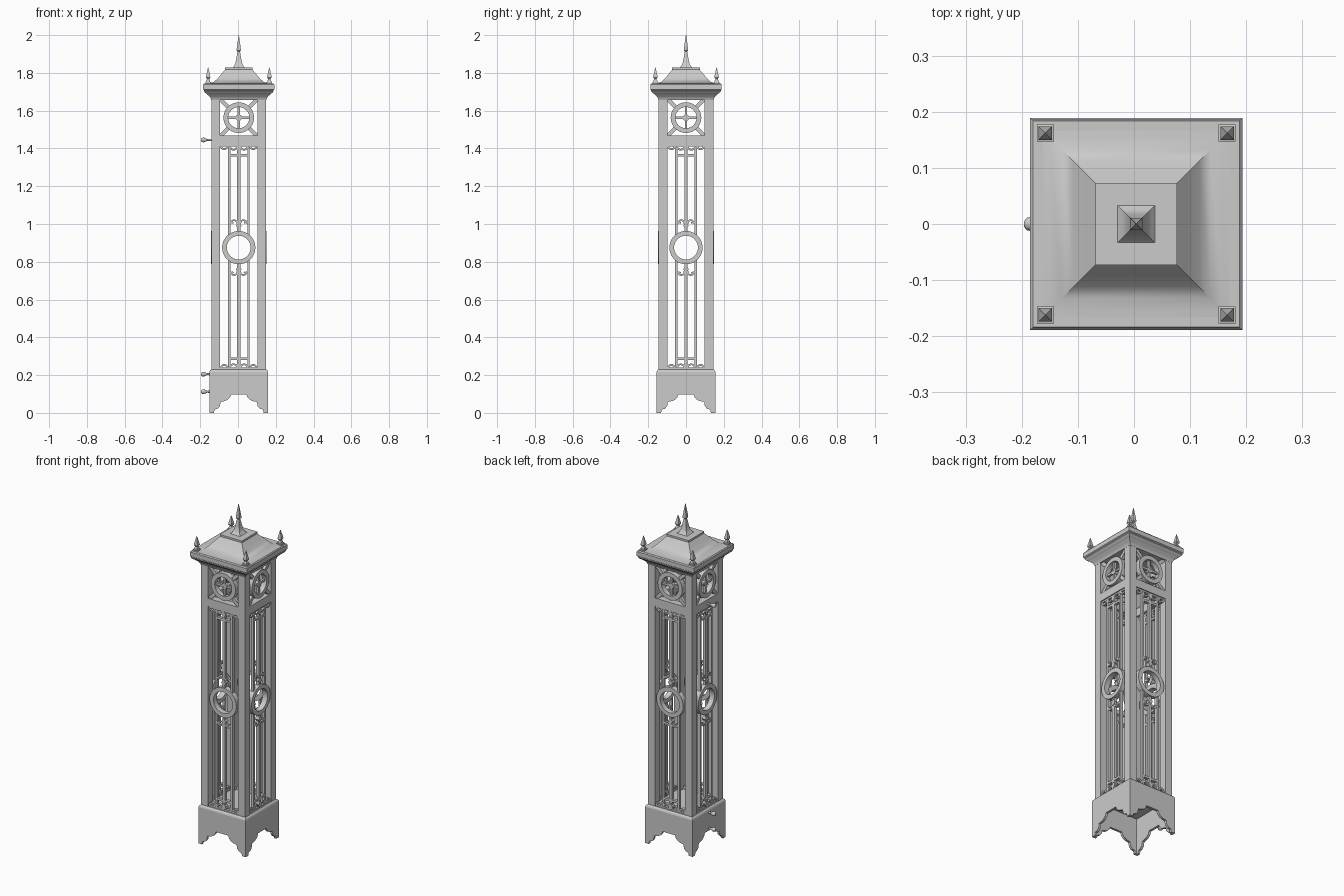
import bpy, bmesh
from math import sin, cos, pi, radians
from mathutils import Vector

cube = bpy.data.objects.get("Cube")
if cube:
    bpy.data.objects.remove(cube, do_unlink=True)

CX = 0.004       # body axis, offset because knobs stick out on one side
POST = 0.145     # outer half width of the tower shaft
INNER = 0.099    # half width of the openings
BASE = 0.156     # half width of the plinth

stone = bpy.data.materials.new("light grey")
stone.use_nodes = True
GREY = (0.6, 0.6, 0.6, 1)
stone.diffuse_color = GREY
stone.node_tree.nodes["Principled BSDF"].inputs["Base Color"].default_value = GREY


def finish(name, bm, smooth=None, loc=(CX, 0, 0), sides=1):
    """Make an object, repeated around the tower axis when sides is 4."""
    bmesh.ops.recalc_face_normals(bm, faces=bm.faces)
    mesh = bpy.data.meshes.new(name)
    bm.to_mesh(mesh)
    bm.free()
    mesh.materials.append(stone)
    for i in range(sides):
        label = name if sides == 1 else ("front_", "left_", "back_", "right_")[i] + name
        ob = bpy.data.objects.new(label, mesh)
        ob.location = loc
        ob.rotation_euler.z = i * pi / 2
        bpy.context.collection.objects.link(ob)
    if smooth:
        bpy.ops.object.select_all(action='DESELECT')
        ob.select_set(True)
        bpy.context.view_layer.objects.active = ob
        bpy.ops.object.shade_smooth_by_angle(angle=radians(smooth))


def ribbon(bm, pts, width, y0, y1, closed=False):
    """Flat band of rectangular section following a path in the xz plane."""
    pts = [Vector(p) for p in pts]
    n = len(pts)
    rows = []
    for i, p in enumerate(pts):
        a = pts[i - 1] if closed or i else p
        b = pts[(i + 1) % n] if closed or i < n - 1 else p
        t = (b - a).normalized()
        side = Vector((-t.y, t.x)) * width / 2
        rows.append([bm.verts.new((q.x, y, q.y)) for q, y in
                     ((p + side, y0), (p - side, y0), (p - side, y1), (p + side, y1))])
    for i in range(n if closed else n - 1):
        r, s = rows[i], rows[(i + 1) % n]
        for k in range(4):
            bm.faces.new((r[k], r[(k + 1) % 4], s[(k + 1) % 4], s[k]))
    if not closed:
        bm.faces.new(rows[0])
        bm.faces.new(rows[-1])


def arc(x, z, r, a0, a1, n=10):
    return [(x + r * cos(radians(a0 + (a1 - a0) * i / n)),
             z + r * sin(radians(a0 + (a1 - a0) * i / n))) for i in range(n + 1)]


def ring(bm, z, r_out, r_in, y0, y1):
    ribbon(bm, arc(0, z, (r_out + r_in) / 2, 0, 360, 40)[:-1], r_out - r_in, y0, y1, True)


def prism(bm, outline, y0, y1):
    front = [bm.verts.new((x, y0, z)) for x, z in outline]
    back = [bm.verts.new((x, y1, z)) for x, z in outline]
    bm.faces.new(front)
    bm.faces.new(back)
    for i in range(len(front)):
        j = (i + 1) % len(front)
        bm.faces.new((front[i], front[j], back[j], back[i]))


def square_loft(bm, profile, x=0, y=0):
    """Stack of squares given as (half width, height)."""
    rows = [[bm.verts.new((x + sx * h, y + sy * h, z)) for sx, sy in
             ((-1, -1), (1, -1), (1, 1), (-1, 1))] for h, z in profile]
    for r, s in zip(rows, rows[1:]):
        for k in range(4):
            bm.faces.new((r[k], r[(k + 1) % 4], s[(k + 1) % 4], s[k]))
    bm.faces.new(rows[0])
    bm.faces.new(rows[-1])


# Plinth boards with a stepped, scalloped arch between the feet
bm = bmesh.new()
arch = [(0.132, 0), (0.128, 0.018), (0.112, 0.022), (0.1, 0.035), (0.096, 0.058),
        (0.072, 0.063), (0.058, 0.07), (0.046, 0.082), (0.04, 0.098)]
half = [(BASE, 0.215), (BASE, 0)] + arch
prism(bm, half + [(-x, z) for x, z in reversed(half)], -BASE, -BASE + 0.014)
finish("plinth_board", bm, sides=4)

bm = bmesh.new()
square_loft(bm, [(BASE, 0.213), (BASE, 0.216), (0.153, 0.224), (0.146, 0.23)])
finish("plinth_top", bm)

# Corner posts
bm = bmesh.new()
mid = (POST + INNER) / 2
for sx in (-1, 1):
    for sy in (-1, 1):
        square_loft(bm, [(POST - mid, 0.225), (POST - mid, 1.665)], sx * mid, sy * mid)
finish("corner_posts", bm)

# Cross beam and its scalloped lower edge
bm = bmesh.new()
ribbon(bm, [(-0.1, 1.444), (0.1, 1.444)], 0.048, -POST, -POST + 0.04)
finish("cross_beam", bm, sides=4)

# Upper roundel: ring, cross, hub and diagonal struts
bm = bmesh.new()
ZC = 1.563
F, B = -POST, -POST + 0.03
ring(bm, ZC, 0.081, 0.056, F, B)
ring(bm, ZC, 0.017, 0.007, F + 0.008, B - 0.004)
ribbon(bm, [(-0.06, ZC), (0.06, ZC)], 0.012, F + 0.01, B - 0.006)
ribbon(bm, [(0, ZC - 0.06), (0, ZC + 0.06)], 0.012, F + 0.01, B - 0.006)
for sx in (-1, 1):
    for sz in (-1, 1):
        ribbon(bm, [(sx * 0.052, ZC + sz * 0.052), (sx * 0.1, ZC + sz * 0.1)],
               0.02, F + 0.008, B - 0.004)
finish("upper_roundel", bm, sides=4)

# Middle ring
bm = bmesh.new()
ZR = 0.875
ring(bm, ZR, 0.088, 0.063, F - 0.002, B)
finish("middle_ring", bm, sides=4)

# Grille: bars, rails and scrolls, mirrored above and below the ring
bm = bmesh.new()
F, B = -POST + 0.006, -POST + 0.024
for s, end in ((1, 1.42), (-1, 0.23)):
    ribbon(bm, [(0, ZR + s * 0.075), (0, end)], 0.018, F, B)
    ribbon(bm, [(-0.052, end - s * 0.057), (0.052, end - s * 0.057)], 0.013, F, B)
    for bud in (ZR + s * 0.115, end - s * 0.022):
        prism(bm, [(0, bud - 0.022), (0.015, bud), (0, bud + 0.022), (-0.015, bud)],
              F - 0.003, B + 0.003)
    for m in (-1, 1):
        def path(pts, w, z):
            ribbon(bm, [(m * x, z + s * h) for x, h in pts], w, F, B)
        path([(0.051, 0.056), (0.051, s * (end - ZR) - 0.012)], 0.012, ZR)
        # scrolls rising from the ring
        path(arc(0.025, 0.128, 0.017, 190, 0) + arc(0.036, 0.128, 0.006, 0, 180, 5), 0.009, ZR)
        # scrolls hanging at the panel end
        path(arc(0.077, -0.008, 0.016, 0, -200), 0.01, end)
        path(arc(0.028, -0.008, 0.019, 20, -180), 0.009, end)
        path([(0.099, -0.004), (0.0, -0.004)], 0.01, end)
finish("grille", bm, sides=4)

# Moulded cornice
bm = bmesh.new()
square_loft(bm, [(0.146, 1.657), (0.149, 1.666), (0.156, 1.677), (0.166, 1.685),
                 (0.17, 1.69), (0.178, 1.694), (0.184, 1.702), (0.184, 1.708),
                 (0.189, 1.712), (0.189, 1.738), (0.184, 1.744)])
finish("cornice", bm, 35)

# Swept roof
bm = bmesh.new()
square_loft(bm, [(0.186, 1.742), (0.155, 1.745), (0.132, 1.752), (0.112, 1.77),
                 (0.092, 1.794), (0.07, 1.82)])
finish("roof", bm, 35)

bm = bmesh.new()
square_loft(bm, [(0.073, 1.817), (0.073, 1.828)])
finish("roof_cap", bm)

# Central spire
bm = bmesh.new()
square_loft(bm, [(0.034, 1.827), (0.025, 1.836), (0.018, 1.852), (0.013, 1.875), (0.009, 1.9),
                 (0.006, 1.912), (0.011, 1.918), (0.011, 1.926), (0.006, 1.965), (0.001, 2.0)])
finish("spire", bm, 35)

# Corner finials
bm = bmesh.new()
for sx in (-1, 1):
    for sy in (-1, 1):
        square_loft(bm, [(0.015, 1.738), (0.015, 1.752), (0.011, 1.753), (0.009, 1.762),
                         (0.006, 1.768), (0.012, 1.776), (0.01, 1.788), (0.001, 1.828)],
                    sx * 0.162, sy * 0.162)
finish("corner_finials", bm)

# Turned knobs on one side
for name, z, start in (("upper_knob", 1.445, POST), ("middle_knob", 0.205, BASE),
                       ("lower_knob", 0.112, BASE)):
    bm = bmesh.new()
    rows = []
    for d, r in ((start - 0.004, 0.006), (0.168, 0.005), (0.176, 0.009), (0.186, 0.013),
                 (0.195, 0.011), (0.2, 0.005)):
        rows.append([bm.verts.new((-d, r * cos(i * pi / 6), z + r * sin(i * pi / 6)))
                     for i in range(12)])
    for r, s in zip(rows, rows[1:]):
        for i in range(12):
            bm.faces.new((r[i], r[(i + 1) % 12], s[(i + 1) % 12], s[i]))
    bm.faces.new(rows[0])
    bm.faces.new(rows[-1])
    finish(name, bm, 40)
